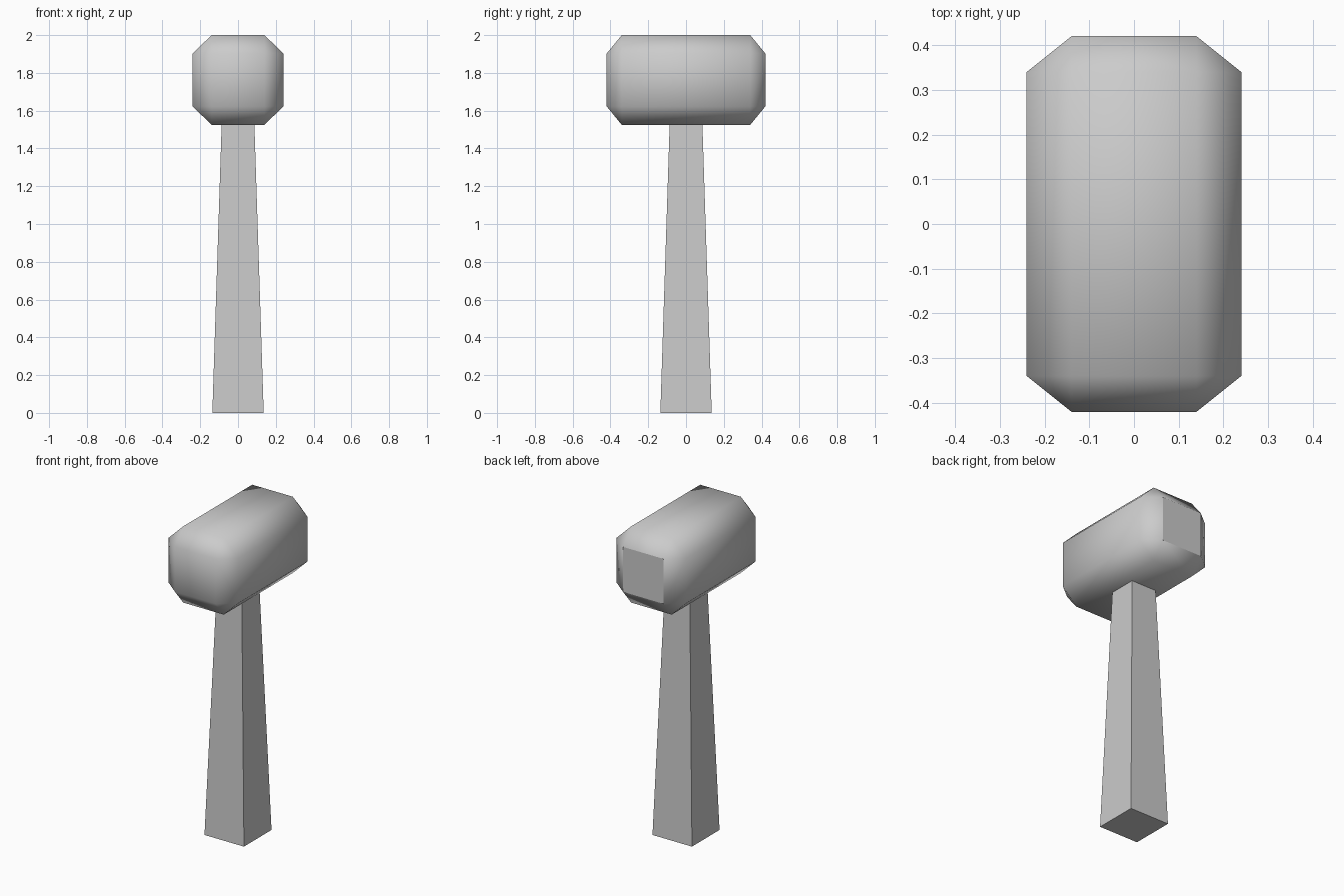
import bpy
import bmesh

if "Cube" in bpy.data.objects:
    bpy.data.objects.remove(bpy.data.objects["Cube"])

# One plain grey for the whole mallet
grey = bpy.data.materials.new("plain_grey")
grey.diffuse_color = (0.6, 0.6, 0.6, 1)
grey.use_nodes = True
grey.node_tree.nodes["Principled BSDF"].inputs["Base Color"].default_value = grey.diffuse_color


def add_object(name, bm):
    bmesh.ops.recalc_face_normals(bm, faces=bm.faces)
    mesh = bpy.data.meshes.new(name)
    bm.to_mesh(mesh)
    bm.free()
    mesh.materials.append(grey)
    obj = bpy.data.objects.new(name, mesh)
    bpy.context.collection.objects.link(obj)
    return obj


# Handle: square shaft tapering up into the head
HEAD_BOTTOM, HEAD_TOP = 1.525, 2.0
bm = bmesh.new()
bmesh.ops.create_cube(bm, size=2)
for v in bm.verts:
    top = v.co.z > 0
    half = 0.086 if top else 0.136
    v.co = (v.co.x * half, v.co.y * half, HEAD_BOTTOM + 0.02 if top else 0)
add_object("handle", bm)

# Head: chamfered block, each flat face pushed out from a smaller core box
half = (0.24, 0.42, (HEAD_TOP - HEAD_BOTTOM) / 2)
core = (0.14, 0.34, 0.14)
mid_z = (HEAD_TOP + HEAD_BOTTOM) / 2
bm = bmesh.new()
for axis in range(3):
    for sx in (-1, 1):
        for sy in (-1, 1):
            for sz in (-1, 1):
                signs = (sx, sy, sz)
                co = [s * (half[i] if i == axis else core[i]) for i, s in enumerate(signs)]
                bm.verts.new((co[0], co[1], co[2] + mid_z))
bmesh.ops.convex_hull(bm, input=bm.verts)
bmesh.ops.dissolve_limit(bm, angle_limit=0.02, verts=bm.verts, edges=bm.edges)
bmesh.ops.recalc_face_normals(bm, faces=bm.faces)

# Soft shading everywhere except the crisp rear striking face
for face in bm.faces:
    rear = face.normal.y > 0.99
    face.smooth = not rear
    if rear:
        for edge in face.edges:
            edge.smooth = False
add_object("head", bm)
